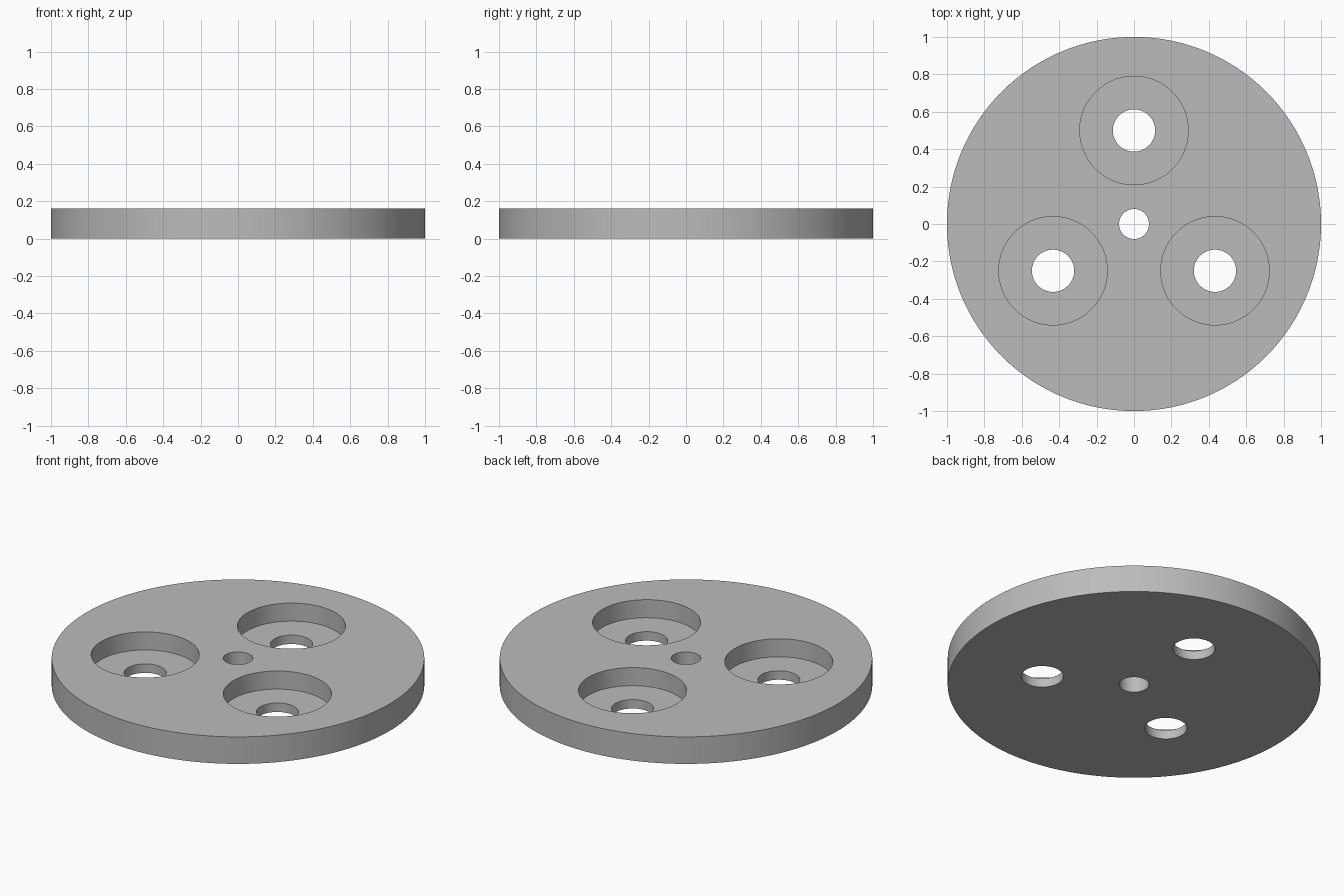
import bpy
from math import sin, cos, radians

cube = bpy.data.objects.get("Cube")
if cube:
    bpy.data.objects.remove(cube, do_unlink=True)

THICKNESS = 0.16
FLOOR = 0.053          # material left under each counterbore
POCKET_RING = 0.5      # distance of the pockets from the centre

grey = bpy.data.materials.new("plain grey")
grey.use_nodes = True
grey.diffuse_color = (0.5, 0.5, 0.5, 1)
grey.node_tree.nodes["Principled BSDF"].inputs["Base Color"].default_value = grey.diffuse_color


def cylinder(name, radius, bottom, top, x=0, y=0, sides=96):
    bpy.ops.mesh.primitive_cylinder_add(
        vertices=sides, radius=radius, depth=top - bottom,
        location=(x, y, (bottom + top) / 2))
    obj = bpy.context.object
    obj.name = name
    obj.data.materials.append(grey)
    return obj


def drill(target, name, radius, bottom, x=0, y=0):
    """Cut a round hole from above the plate down to the given height."""
    cutter = cylinder(name, radius, bottom, THICKNESS + 0.1, x, y)
    cutter.hide_render = True
    bpy.context.view_layer.objects.active = target
    mod = target.modifiers.new(name, 'BOOLEAN')
    mod.operation = 'DIFFERENCE'
    mod.solver = 'EXACT'
    mod.object = cutter
    bpy.ops.object.modifier_apply(modifier=mod.name)
    bpy.data.objects.remove(cutter, do_unlink=True)


# Round plate with a central bore
plate = cylinder("round_plate", 1.0, 0, THICKNESS, sides=192)
drill(plate, "centre_bore", 0.08, -0.1)

# Three counterbored holes, evenly spaced
for angle in (90, 210, 330):
    x = POCKET_RING * cos(radians(angle))
    y = POCKET_RING * sin(radians(angle))
    drill(plate, "counterbore", 0.29, FLOOR, x, y)
    drill(plate, "through_hole", 0.113, -0.1, x, y)

# Smooth round walls, crisp rims
bpy.ops.object.select_all(action='DESELECT')
plate.select_set(True)
bpy.context.view_layer.objects.active = plate
bpy.ops.object.shade_smooth_by_angle(angle=radians(30))
